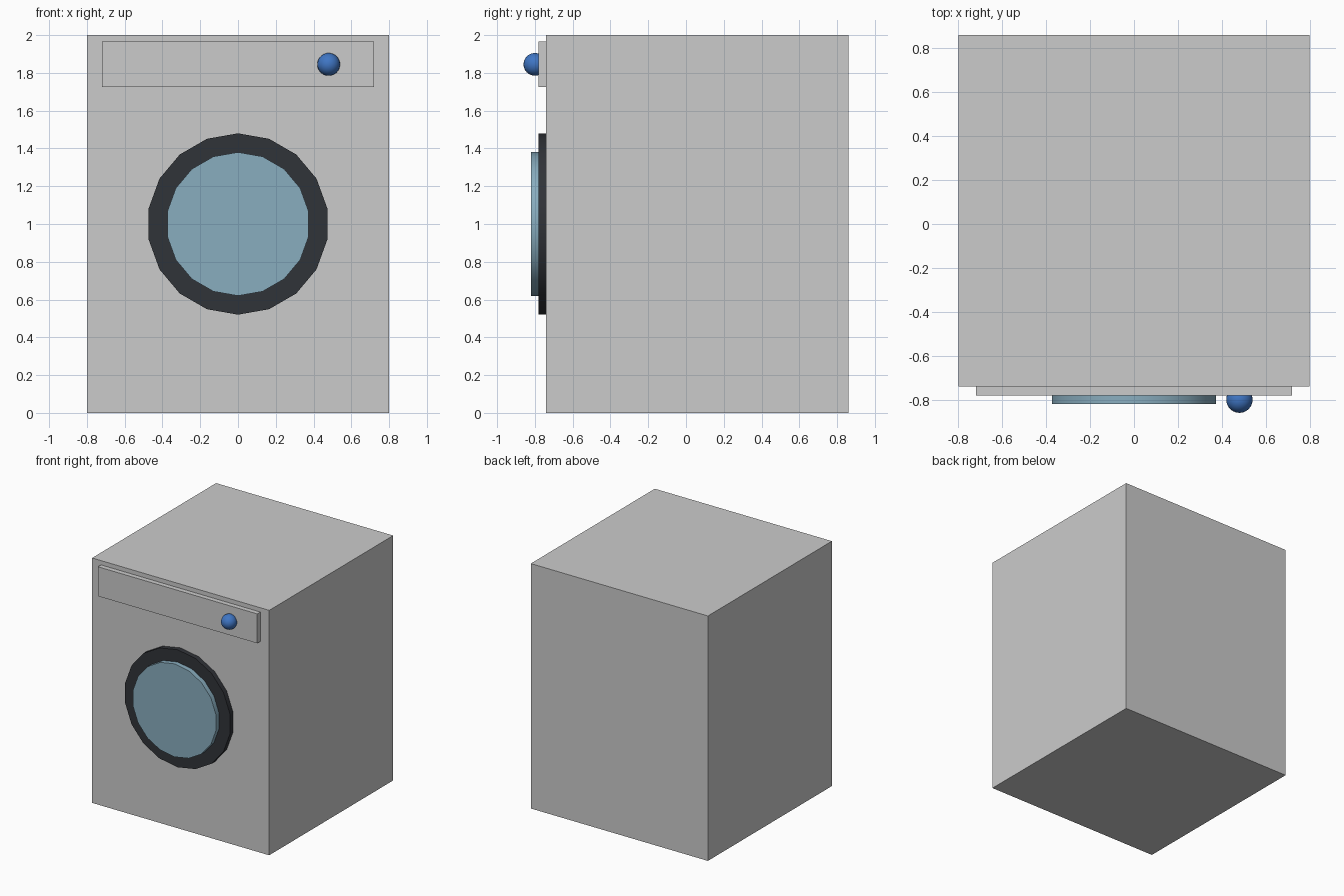
import bpy
from math import radians

if "Cube" in bpy.data.objects:
    bpy.data.objects.remove(bpy.data.objects["Cube"])


def finish(name, color=None, smooth=False):
    ob = bpy.context.object
    ob.name = name
    if color:
        mat = bpy.data.materials.new(name + "_colour")
        mat.diffuse_color = (*color, 1)
        mat.use_nodes = True
        mat.node_tree.nodes["Principled BSDF"].inputs["Base Color"].default_value = mat.diffuse_color
        ob.data.materials.append(mat)
    if smooth:
        bpy.ops.object.shade_smooth_by_angle(angle=radians(30))
    return ob


def box(name, lo, hi, color=None):
    centre = [(a + b) / 2 for a, b in zip(lo, hi)]
    bpy.ops.mesh.primitive_cube_add(size=1, location=centre)
    bpy.context.object.scale = [b - a for a, b in zip(lo, hi)]
    bpy.ops.object.transform_apply(location=False, rotation=False, scale=True)
    return finish(name, color)


def disc(name, radius, front, back, color):
    # 18-sided disc facing the front
    bpy.ops.mesh.primitive_cylinder_add(
        vertices=18, radius=radius, depth=back - front,
        location=(0, (front + back) / 2, 1.0), rotation=(radians(90), 0, 0))
    return finish(name, color, smooth=True)


# Cabinet and control panel
box("cabinet", (-0.8, -0.74, 0), (0.8, 0.86, 2))
box("control_panel", (-0.72, -0.78, 1.725), (0.72, -0.74, 1.965), (0.55, 0.56, 0.57))

# Round door
disc("door_ring", 0.48, -0.78, -0.74, (0.03, 0.033, 0.04))
disc("door_glass", 0.38, -0.82, -0.78, (0.25, 0.42, 0.52))

# Dial
bpy.ops.mesh.primitive_uv_sphere_add(segments=24, ring_count=16, radius=0.06,
                                     location=(0.48, -0.8, 1.845))
finish("dial_knob", (0.05, 0.18, 0.55), smooth=True)
